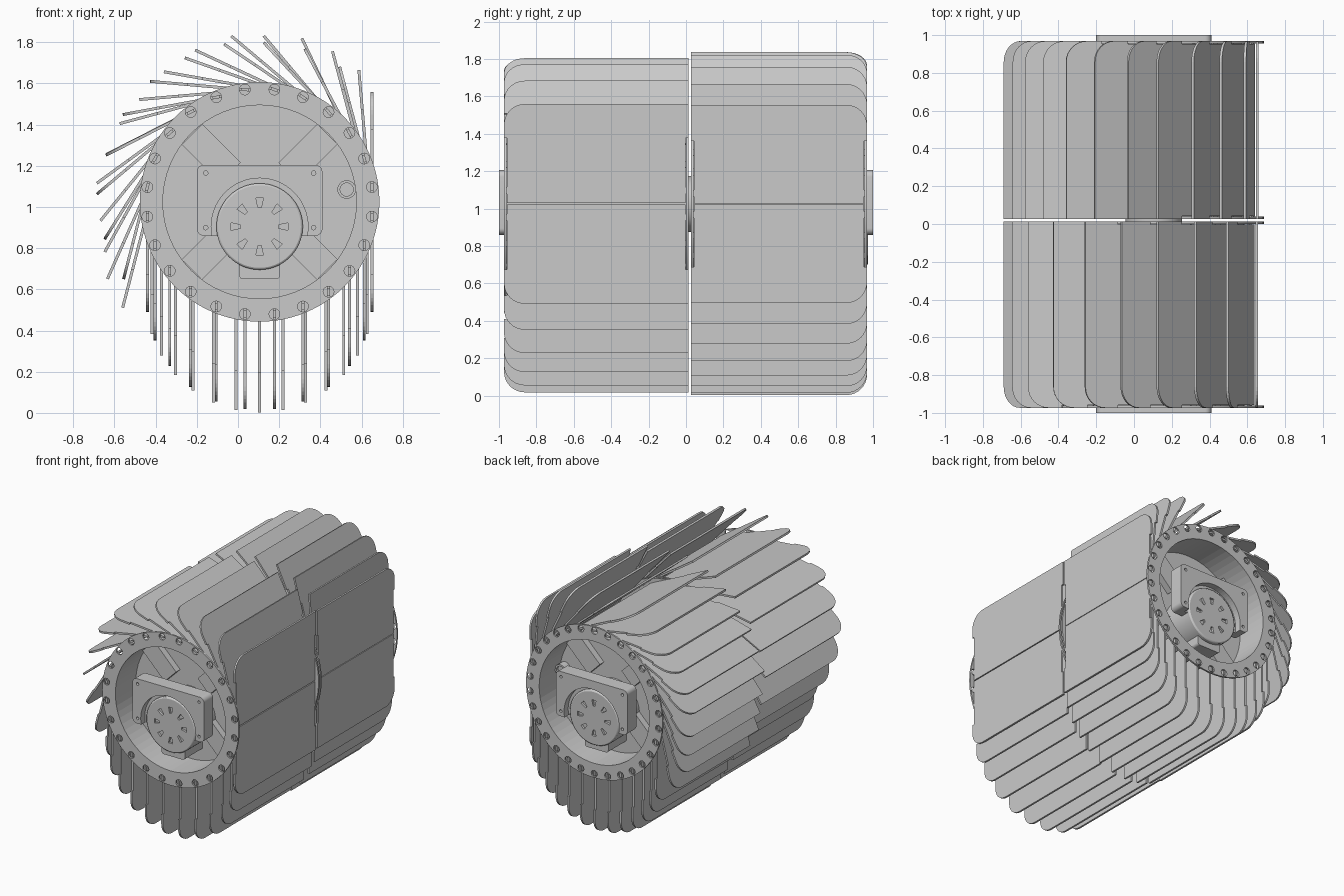
import bpy, bmesh, math
from math import sin, cos, pi, radians

if "Cube" in bpy.data.objects:
    bpy.data.objects.remove(bpy.data.objects["Cube"])

grey = bpy.data.materials.new("plain grey")
grey.use_nodes = True
grey.diffuse_color = (0.59, 0.59, 0.59, 1)
grey.node_tree.nodes["Principled BSDF"].inputs["Base Color"].default_value = (0.59, 0.59, 0.59, 1)

CX, CZ = 0.105, 1.025      # drum axis
MZ = 0.905                 # motor axis height
PIVOT = 0.55               # radius of the flap pivots


def circle(r, x=CX, z=CZ, n=64):
    return [(x + r * cos(2 * pi * i / n), z + r * sin(2 * pi * i / n)) for i in range(n)]


def rounded(x0, x1, z0, z1, r, n=6):
    pts = []
    for k, (x, z) in enumerate([(x1 - r, z1 - r), (x0 + r, z1 - r), (x0 + r, z0 + r), (x1 - r, z0 + r)]):
        for i in range(n + 1):
            a = pi / 2 * (k + i / n)
            pts.append((x + r * cos(a), z + r * sin(a)))
    return pts


def polar(a, r, x=CX, z=CZ):
    return x + r * cos(a), z + r * sin(a)


def bar(a, r0, r1, w0, w1, x=CX, z=CZ):
    """Tapered bar outline pointing outwards at angle a."""
    out = []
    for r, w in ((r0, -w0), (r1, -w1), (r1, w1), (r0, w0)):
        px, pz = polar(a, r, x, z)
        out.append((px - w / 2 * sin(a), pz + w / 2 * cos(a)))
    return out


def extrude(name, pts, vec):
    """Mesh made by sweeping each closed outline in pts along vec."""
    bm = bmesh.new()
    for outline in pts:
        face = bm.faces.new([bm.verts.new(p) for p in outline])
        ext = bmesh.ops.extrude_face_region(bm, geom=[face])
        moved = [v for v in ext["geom"] if isinstance(v, bmesh.types.BMVert)]
        bmesh.ops.translate(bm, verts=moved, vec=vec)
    bmesh.ops.recalc_face_normals(bm, faces=bm.faces)
    mesh = bpy.data.meshes.new(name)
    bm.to_mesh(mesh)
    bm.free()
    mesh.materials.append(grey)
    return mesh


def prisms(name, outlines, y0, y1, smooth=True):
    """Extrude x-z outlines from y0 to y1 as a single object."""
    mesh = extrude(name, [[(x, y0, z) for x, z in pts] for pts in outlines], (0, y1 - y0, 0))
    ob = bpy.data.objects.new(name, mesh)
    bpy.context.collection.objects.link(ob)
    if smooth:
        bpy.ops.object.select_all(action='DESELECT')
        ob.select_set(True)
        bpy.context.view_layer.objects.active = ob
        bpy.ops.object.shade_smooth_by_angle(angle=radians(30))
    return ob


def cut(ob, outlines, y0, y1):
    cutter = prisms(ob.name + "_cutter", outlines, y0, y1, smooth=False)
    cutter.hide_render = True
    cutter.hide_viewport = True
    cutter.display_type = 'WIRE'
    mod = ob.modifiers.new("cut", 'BOOLEAN')
    mod.operation = 'DIFFERENCE'
    mod.solver = 'EXACT'
    mod.object = cutter


def flap_mesh(name, s, inner, outer, root, tip):
    """Flap card: local x runs away from the pivot, y along the drum."""
    step, r, inset, pin = 0.28, 0.11, 0.016, 0.018
    a, b = inner + inset, outer - inset
    pts = [(root, a), (-pin, a), (-pin, inner), (pin, inner), (pin, a), (step, a), (step, inner), (tip, inner)]
    for i in range(9):
        t = pi / 2 * i / 8
        pts.append((tip - r + r * cos(t), outer - r + r * sin(t)))
    pts += [(step, outer), (step, b), (pin, b), (pin, outer), (-pin, outer), (-pin, b), (root, b)]
    return extrude(name, [[(u, s * v, -0.007) for u, v in pts]], (0, 0, 0.014))


def build_unit(name, s, inner, outer, count, root, tip, fan):
    step = 2 * pi / count
    angles = [step * (i + 0.5) for i in range(count)]

    # flaps: upper ones fan around the drum, the rest hang straight down
    mesh = flap_mesh(name + "_flap", s, inner, outer, root, tip)
    for i, a in enumerate(angles):
        direction = fan[i] if i < len(fan) else 270
        ob = bpy.data.objects.new(f"{name}_flap_{i + 1}", mesh)
        x, z = polar(a, PIVOT)
        ob.location = (x, 0, z)
        ob.rotation_euler = (0, -radians(direction), 0)
        bpy.context.collection.objects.link(ob)

    # drum with an open outer end
    floor = outer - 0.25
    drum = prisms(name + "_drum", [circle(0.48)], s * (inner + 0.002), s * (outer - 0.002))
    cut(drum, [circle(0.47)], s * floor, s * (outer + 0.1))

    # outer flange with a hole for each flap pin, plain inner flange
    flange = prisms(name + "_outer_flange", [circle(0.582, n=96)], s * (outer - 0.013), s * outer)
    holes = [circle(0.026, *polar(a, PIVOT), 16) for a in angles]
    cut(flange, holes + [circle(0.47)], s * (outer - 0.03), s * (outer + 0.02))
    prisms(name + "_inner_flange", [circle(0.582, n=96)], s * inner, s * (inner + 0.013))

    # spokes and sensor boss on the drum floor
    prisms(name + "_spokes", [bar(pi / 4 + k * pi / 2, 0.2, 0.465, 0.14, 0.14) for k in range(4)],
           s * (floor - 0.01), s * (floor + 0.05))
    boss = prisms(name + "_boss", [circle(0.045, 0.528, 1.085, 24)], s * (floor - 0.01), s * (floor + 0.06))
    cut(boss, [circle(0.032, 0.528, 1.085, 24)], s * (floor + 0.04), s * (floor + 0.1))

    # mounting plate, recessed around the motor and drilled at the corners
    plate = prisms(name + "_mounting_plate", [rounded(CX - 0.305, CX + 0.305, 0.86, 1.205, 0.035)],
                   s * 0.89, s)
    drill = [circle(0.011, CX + dx, z, 12) for dx in (-0.262, 0.262) for z in (0.9, 1.165)]
    cut(plate, [circle(0.235, CX, MZ)] + drill, s * 0.95, s * 1.05)

    # motor with a ring of slots and a connector below
    motor = prisms(name + "_motor", [circle(0.21, CX, MZ)], s * (floor - 0.01), s * 0.972)
    bevel = motor.modifiers.new("rim", 'BEVEL')
    bevel.width = 0.01
    bevel.segments = 2
    slots = [bar(k * pi / 4, 0.092, 0.138, 0.016, 0.036, CX, MZ) for k in range(8)]
    cut(motor, slots, s * 0.955, s * 1.02)
    prisms(name + "_motor_connector", [rounded(CX - 0.1, CX + 0.1, 0.65, 0.8, 0.02)],
           s * (floor - 0.01), s * 0.94)


build_unit("front", -1, -0.013, 0.973, 24, -0.068, 0.462,
           [90, 105, 118, 133, 146, 160.5, 175, 190.5, 207, 220, 238, 255.5])
build_unit("back", 1, 0.026, 0.968, 30, -0.055, 0.472,
           [90, 95, 105, 115.5, 130, 140, 155, 170, 185, 195, 207, 216, 231, 241, 246, 255.5])

# hub joining the two drums
prisms("centre_hub", [circle(0.15)], 0.0, 0.04)
